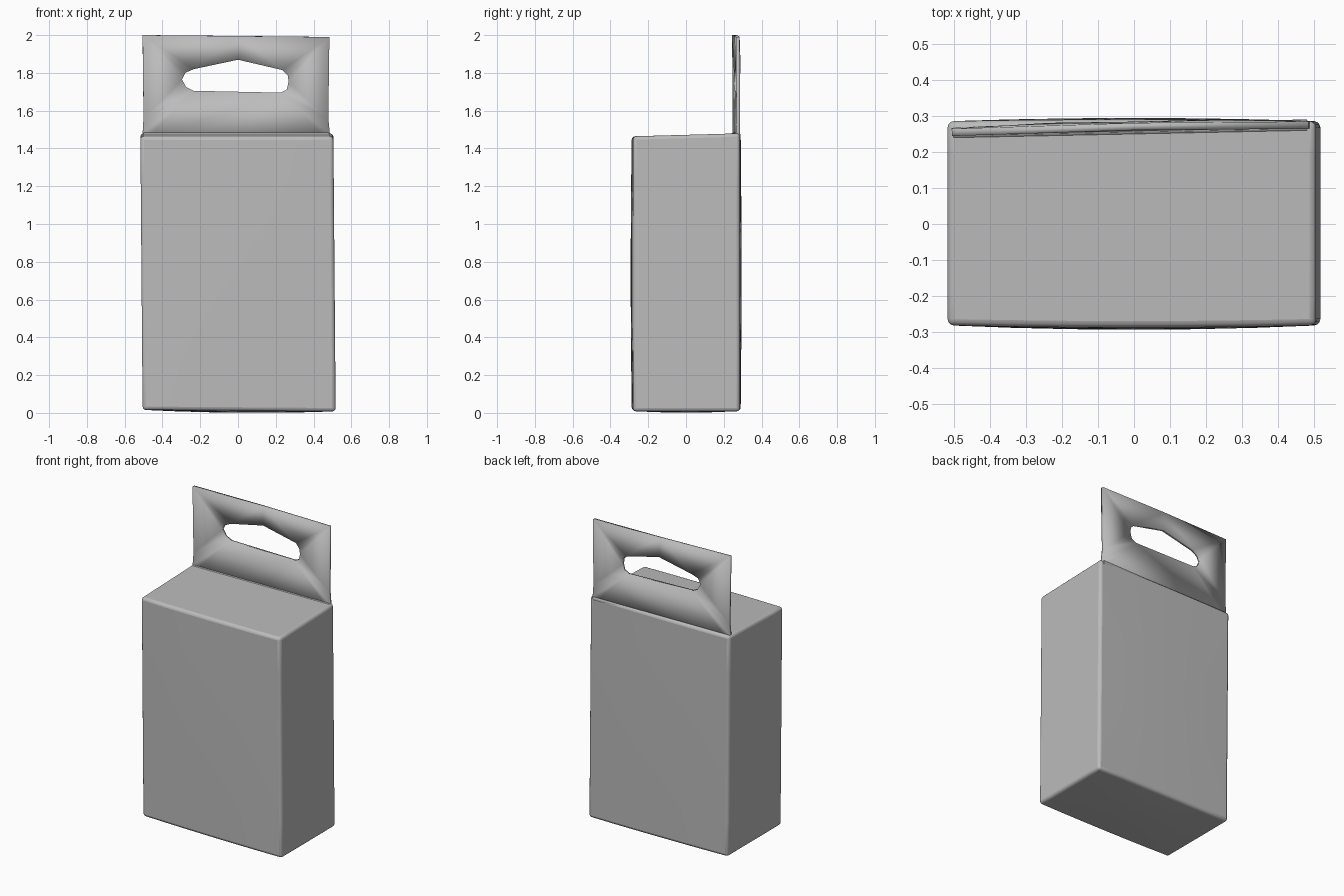
import bpy, bmesh
from mathutils import Vector

old = bpy.data.objects.get("Cube")
if old:
    bpy.data.objects.remove(old, do_unlink=True)

# One plain card colour
card = bpy.data.materials.new("grey_card")
card.use_nodes = True
GREY = (0.5, 0.5, 0.5, 1)
card.diffuse_color = GREY
card.node_tree.nodes["Principled BSDF"].inputs["Base Color"].default_value = GREY


def finish(bm, name):
    mesh = bpy.data.meshes.new(name)
    bm.to_mesh(mesh)
    bm.free()
    mesh.materials.append(card)
    ob = bpy.data.objects.new(name, mesh)
    bpy.context.collection.objects.link(ob)
    return ob


def smooth(ob, angle):
    bpy.ops.object.select_all(action="DESELECT")
    ob.select_set(True)
    bpy.context.view_layer.objects.active = ob
    bpy.ops.object.shade_smooth_by_angle(angle=angle)


# Carton body: subdivided block with slightly swollen panels
bm = bmesh.new()
bmesh.ops.create_cube(bm, size=2)
bmesh.ops.subdivide_edges(bm, edges=bm.edges[:], cuts=5, use_grid_fill=True)
for v in bm.verts:
    x, y, z = v.co
    puff_xy = (1 - x * x) * (1 - y * y)
    puff_xz = (1 - x * x) * (1 - 0.5 * z * z)
    lean = 0.006 * z
    v.co.x = 0.511 * x - lean
    v.co.y = 0.002 + 0.283 * y + (-0.012 if y < 0 else 0.009) * puff_xz * abs(y)
    v.co.z = 0.742 + 0.73 * z
    if z > 0.99:
        v.co.z += 0.008 * y
    if z < -0.99:
        v.co.z -= 0.011 * puff_xy + 0.004 * x
body = finish(bm, "carton_body")
bevel = body.modifiers.new("soft_edges", "BEVEL")
bevel.width = 0.018
bevel.segments = 3
bevel.limit_method = "ANGLE"
bevel.angle_limit = 1.0
smooth(body, 0.9)

# Hanging tab: flat panel with a peaked slot, gently warped
outline = [(-0.508, 1.43), (0.488, 1.43), (0.486, 1.48), (0.478, 1.56),
           (0.484, 1.99), (0, 1.995), (-0.505, 2.0), (-0.5, 1.56), (-0.505, 1.48)]
slot = [(-0.297, 1.765), (-0.275, 1.725), (-0.235, 1.705), (0.225, 1.695),
        (0.258, 1.712), (0.268, 1.75), (0.264, 1.785), (0.235, 1.815),
        (0, 1.87), (-0.235, 1.82), (-0.28, 1.80)]
bm = bmesh.new()
edges = []
for loop in (outline, slot):
    ring = [bm.verts.new((x, 0, z)) for x, z in loop]
    edges += [bm.edges.new((a, b)) for a, b in zip(ring, ring[1:] + ring[:1])]
bmesh.ops.triangle_fill(bm, edges=edges, use_beauty=True, normal=Vector((0, -1, 0)))
for v in bm.verts:
    x, _, z = v.co
    bow = 0.008 * (1 - abs(z - 1.72) / 0.28)
    v.co.y = 0.264 + 0.02 * x + bow
    if z > 1.8 and abs(x) < 0.3:  # creased upper rim of the slot
        v.co.y += 0.006
tab = finish(bm, "hanging_tab")
thick = tab.modifiers.new("card_thickness", "SOLIDIFY")
thick.thickness = 0.02
thick.offset = 0
smooth(tab, 0.7)

# Rounded fold where the tab meets the lid
bm = bmesh.new()
bmesh.ops.create_cone(bm, cap_ends=True, segments=12, radius1=0.018, radius2=0.018, depth=0.98)
for v in bm.verts:
    x, y, z = v.co
    v.co = (z - 0.01, 0.262 + y + 0.02 * z, 1.467 + x)
fold = finish(bm, "lid_fold")
smooth(fold, 0.7)
